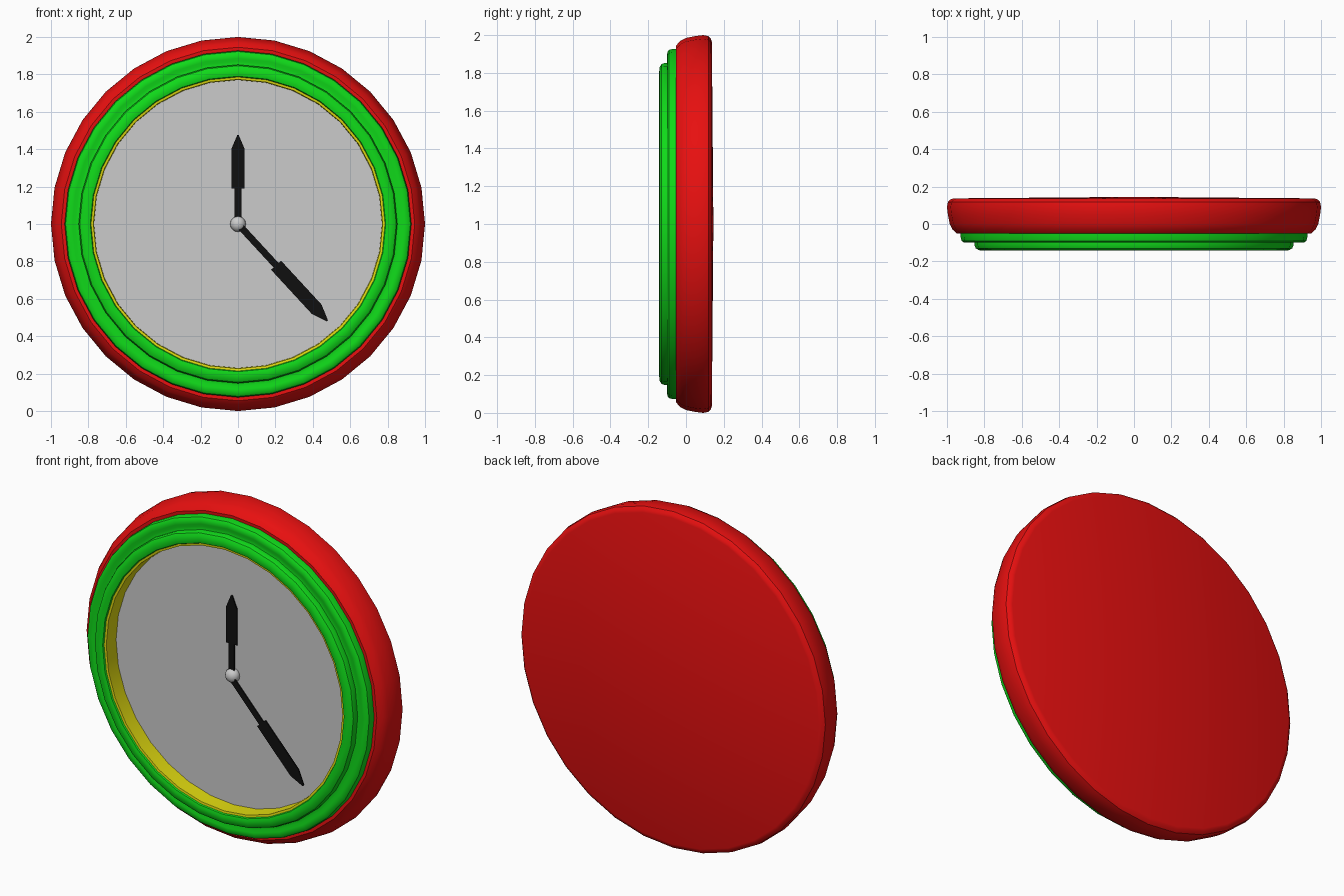
import bpy, bmesh
from math import sin, cos, pi, radians

if "Cube" in bpy.data.objects:
    bpy.data.objects.remove(bpy.data.objects["Cube"])

SEGMENTS = 32
CENTRE_Z = 1.0


def material(name, rgb):
    m = bpy.data.materials.new(name)
    m.diffuse_color = (*rgb, 1)
    m.use_nodes = True
    m.node_tree.nodes["Principled BSDF"].inputs["Base Color"].default_value = m.diffuse_color
    return m


RED = material("red", (0.8, 0.005, 0.005))
GREEN = material("green", (0.005, 0.7, 0.01))
YELLOW = material("yellow", (0.75, 0.7, 0.005))
BLACK = material("black", (0.005, 0.005, 0.005))


def finish(bm, name, mat, smooth=True):
    me = bpy.data.meshes.new(name)
    bm.to_mesh(me)
    bm.free()
    if smooth:
        me.shade_smooth()
        me.set_sharp_from_angle(angle=radians(35))
    if mat:
        me.materials.append(mat)
    ob = bpy.data.objects.new(name, me)
    ob.location.z = CENTRE_Z
    bpy.context.collection.objects.link(ob)
    return ob


def lathe(name, profile, mat):
    """Spin (radius, y) points, listed from front to back, around the y axis."""
    bm = bmesh.new()
    rings = []
    for r, y in profile:
        if r == 0:
            rings.append([bm.verts.new((0, y, 0))] * SEGMENTS)
        else:
            rings.append([bm.verts.new((r * cos(2 * pi * i / SEGMENTS), y,
                                        r * sin(2 * pi * i / SEGMENTS)))
                          for i in range(SEGMENTS)])
    for a, b in zip(rings, rings[1:]):
        for i in range(SEGMENTS):
            j = (i + 1) % SEGMENTS
            bm.faces.new(dict.fromkeys((a[i], b[i], b[j], a[j])))
    # profiles run outward then back, so this winding faces outward
    bm.normal_update()
    return finish(bm, name, mat)


def hand(name, neck, shoulder, tip, y, degrees):
    """Thin pointer: narrow stem, wide blade and pointed tip."""
    half = [(0.018, 0), (0.018, neck), (0.036, neck), (0.036, shoulder), (0.004, tip)]
    outline = half + [(-x, z) for x, z in reversed(half)]
    bm = bmesh.new()
    face = bm.faces.new([bm.verts.new((x, y, z)) for x, z in outline])
    out = bmesh.ops.extrude_face_region(bm, geom=[face])
    for v in out["geom"]:
        if isinstance(v, bmesh.types.BMVert):
            v.co.y += 0.008
    bmesh.ops.recalc_face_normals(bm, faces=bm.faces)
    ob = finish(bm, name, BLACK, smooth=False)
    ob.rotation_euler.y = radians(degrees)


# Red rounded case with slightly domed back
lathe("case", [(0.91, -0.05), (0.945, -0.052), (0.97, -0.03), (0.985, 0.0),
               (0.995, 0.05), (1.0, 0.09), (0.995, 0.118), (0.98, 0.132),
               (0.965, 0.137), (0, 0.145)], RED)

# Green stepped bezel
lathe("bezel", [(0.785, -0.128), (0.79, -0.138), (0.805, -0.142), (0.83, -0.14),
                (0.846, -0.13), (0.852, -0.115), (0.852, -0.097), (0.87, -0.094),
                (0.885, -0.10), (0.91, -0.099), (0.922, -0.09), (0.927, -0.07),
                (0.927, -0.045)], GREEN)

# Yellow inner wall and grey dial
lathe("inner_ring", [(0.77, -0.035), (0.773, -0.128), (0.787, -0.13)], YELLOW)
lathe("dial", [(0, -0.04), (0.775, -0.04)], None)

# Hands and centre cap
hand("hour_hand", 0.19, 0.40, 0.475, -0.062, 0)
hand("minute_hand", 0.30, 0.62, 0.705, -0.074, 137.3)
bm = bmesh.new()
bmesh.ops.create_uvsphere(bm, u_segments=16, v_segments=10, radius=0.042)
for v in bm.verts:
    v.co.y = v.co.y * 0.9 - 0.05
finish(bm, "centre_cap", None)
